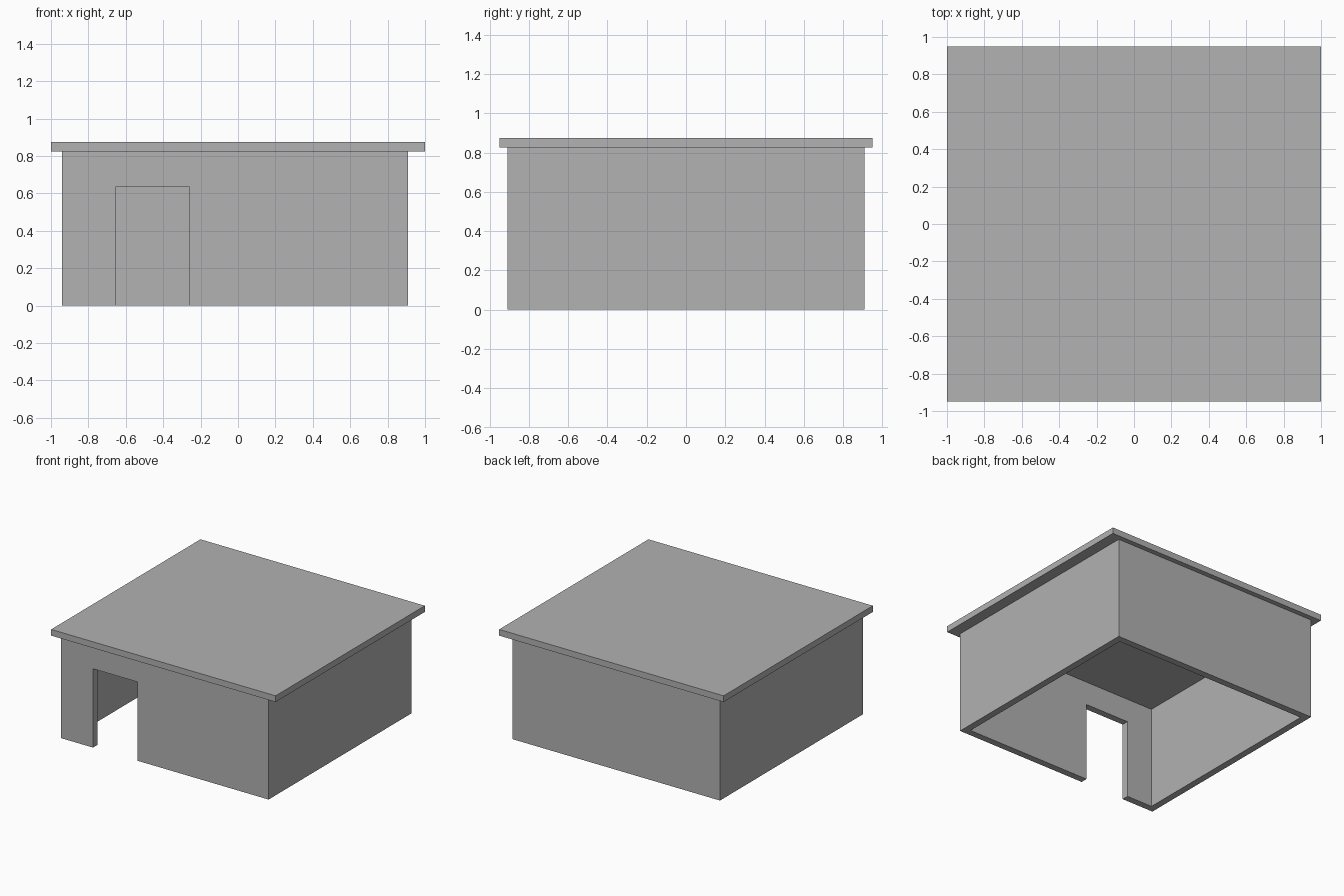
import bpy

default_cube = bpy.data.objects.get("Cube")
if default_cube:
    bpy.data.objects.remove(default_cube, do_unlink=True)

# Single plain grey
grey = bpy.data.materials.new("plain_grey")
grey.use_nodes = True
colour = (0.445, 0.445, 0.445, 1)
grey.diffuse_color = colour
grey.node_tree.nodes["Principled BSDF"].inputs["Base Color"].default_value = colour


def box(name, low, high):
    """Axis-aligned box between two corners."""
    bpy.ops.mesh.primitive_cube_add(size=1)
    obj = bpy.context.object
    obj.name = name
    for v in obj.data.vertices:
        v.co = [h if c > 0 else l for c, l, h in zip(v.co, low, high)]
    obj.data.materials.append(grey)
    return obj


def cut(target, cutter):
    """Subtract the cutter and remove it."""
    cutter.hide_render = True
    mod = target.modifiers.new("opening", 'BOOLEAN')
    mod.operation = 'DIFFERENCE'
    mod.solver = 'EXACT'
    mod.object = cutter
    bpy.context.view_layer.objects.active = target
    bpy.ops.object.modifier_apply(modifier=mod.name)
    bpy.data.objects.remove(cutter, do_unlink=True)


left, right, depth = -0.94, 0.91, 0.91
wall_top, roof_top = 0.825, 0.875
thick = 0.055

# Walls: hollow shell without a floor, doorway in the front
walls = box("walls", (left, -depth, 0), (right, depth, wall_top))
cut(walls, box("room_cutter", (left + thick, -depth + thick, -1),
               (right - thick, depth - thick, 1)))
cut(walls, box("doorway_cutter", (-0.655, -1, -1), (-0.26, -0.5, 0.635)))

# Flat overhanging roof slab
box("roof", (-1, -0.95, wall_top), (1, 0.95, roof_top))
